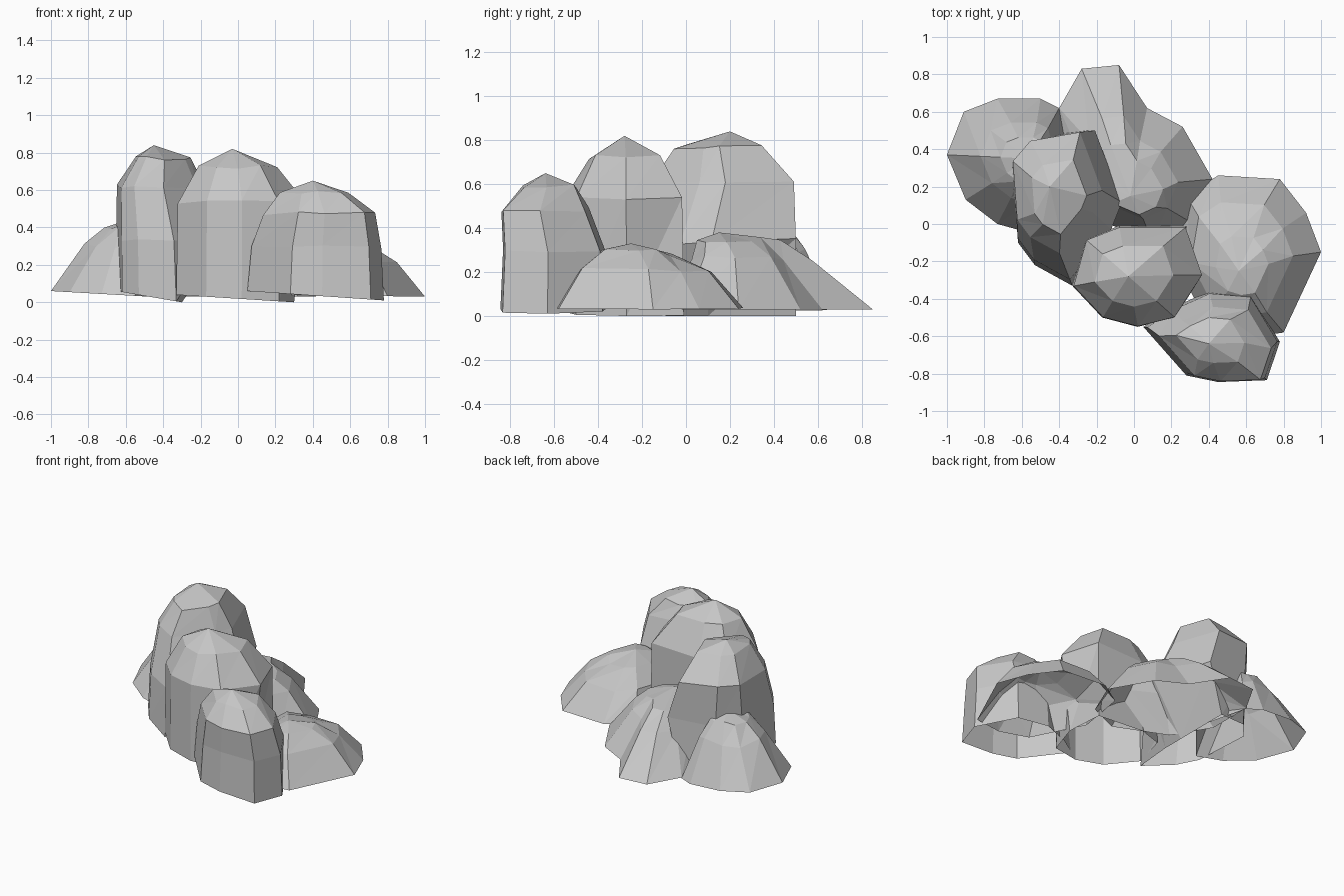
import bpy
import random
from mathutils import Vector

random.seed(4)

default_cube = bpy.data.objects.get("Cube")
if default_cube:
    bpy.data.objects.remove(default_cube, do_unlink=True)

# One plain stone colour for every boulder
stone = bpy.data.materials.new("grey stone")
stone.use_nodes = True
stone_colour = (0.57, 0.57, 0.57, 1)
stone.diffuse_color = stone_colour
stone.node_tree.nodes["Principled BSDF"].inputs["Base Color"].default_value = stone_colour


def raised_ring(outline, height, scale, pivot):
    """Scale the outline about a pivot and lift it, with a little roughness."""
    centre = Vector(pivot[:2])
    points = []
    for corner in outline:
        flat = centre.lerp(Vector(corner), scale)
        lift = height + random.uniform(-0.015, 0.015)
        points.append((flat.x, flat.y, lift))
    return points


def ground_ring(outline, left_height, right_height, foot):
    """Sloping ground edge; corners beyond the foot are tucked back under."""
    left = min(x for x, y in outline)
    right = min(foot, max(x for x, y in outline))
    points = []
    for x, y in outline:
        x = min(x, foot)
        along = (x - left) / (right - left)
        points.append((x, y, left_height + (right_height - left_height) * along))
    return points


def boulder(name, outline, ground, rings, crown, peak, foot=1):
    """Faceted shell: ground edge, wall rings, crown and peak, open below."""
    levels = [ground_ring(outline, *ground, foot)]
    levels += [raised_ring(outline, *ring) for ring in rings]
    levels.append(raised_ring(outline, *crown, peak))
    count = len(outline)
    points = [point for level in levels for point in level] + [peak]

    faces = []
    for level in range(len(levels) - 1):
        low = level * count
        high = low + count
        for i in range(count):
            j = (i + 1) % count
            faces.append((low + i, low + j, high + j))
            faces.append((low + i, high + j, high + i))
    last = (len(levels) - 1) * count
    for i in range(count):
        faces.append((last + i, last + (i + 1) % count, len(points) - 1))

    mesh = bpy.data.meshes.new(name)
    mesh.from_pydata(points, [], faces)
    mesh.materials.append(stone)
    rock = bpy.data.objects.new(name, mesh)
    bpy.context.collection.objects.link(rock)


# Three tall boulders along the front diagonal
boulder(
    "tall_right_boulder",
    outline=[(-0.65, 0.3), (-0.62, -0.1), (-0.53, -0.22), (-0.33, -0.33),
             (-0.1, -0.05), (-0.04, 0.1), (-0.19, 0.5), (-0.53, 0.44)],
    ground=(0.06, 0),
    rings=[(0.34, 0.96, (-0.65, 0.5)), (0.62, 0.78, (-0.64, 0.46))],
    crown=(0.77, 0.48),
    peak=(-0.45, 0.2, 0.84),
    foot=-0.3,
)
boulder(
    "tall_middle_boulder",
    outline=[(-0.26, -0.08), (-0.33, -0.33), (-0.17, -0.5), (0.02, -0.55),
             (0.22, -0.5), (0.37, -0.27), (0.28, -0.01), (-0.08, -0.01)],
    ground=(0.04, 0),
    rings=[(0.54, 0.98, (0.05, -0.4))],
    crown=(0.72, 0.6),
    peak=(-0.03, -0.28, 0.82),
    foot=0.3,
)
boulder(
    "tall_left_boulder",
    outline=[(0.05, -0.55), (0.28, -0.81), (0.45, -0.845), (0.71, -0.835),
             (0.78, -0.63), (0.63, -0.38), (0.4, -0.36), (0.2, -0.45)],
    ground=(0.06, 0.01),
    rings=[(0.3, 0.95, (0.5, -0.6)), (0.48, 0.82, (0.52, -0.82))],
    crown=(0.59, 0.5),
    peak=(0.4, -0.64, 0.65),
)

# Three low boulders spreading out behind them
boulder(
    "low_left_boulder",
    outline=[(0.28, 0.15), (0.22, -0.2), (0.4, -0.55), (0.6, -0.61),
             (0.8, -0.58), (1, -0.15), (0.92, 0.06), (0.78, 0.24), (0.45, 0.26)],
    ground=(0.04, 0.03),
    rings=[(0.21, 0.7, (0.5, -0.22))],
    crown=(0.29, 0.36),
    peak=(0.56, -0.25, 0.33),
)
boulder(
    "low_back_boulder",
    outline=[(-0.4, 0.3), (-0.25, 0.05), (0.1, -0.1), (0.32, 0), (0.42, 0.24),
             (0.26, 0.52), (0.07, 0.62), (-0.08, 0.85), (-0.28, 0.83), (-0.4, 0.62)],
    ground=(0.03, 0.03),
    rings=[(0.26, 0.58, (-0.02, 0.2))],
    crown=(0.35, 0.4),
    peak=(-0.02, 0.15, 0.38),
)
boulder(
    "low_right_boulder",
    outline=[(-1, 0.37), (-0.9, 0.13), (-0.73, 0), (-0.55, -0.05), (-0.3, 0.25),
             (-0.4, 0.62), (-0.5, 0.67), (-0.73, 0.67), (-0.91, 0.6)],
    ground=(0.06, 0.02),
    rings=[(0.3, 0.6, (-0.55, 0.35))],
    crown=(0.4, 0.35),
    peak=(-0.56, 0.35, 0.45),
)
